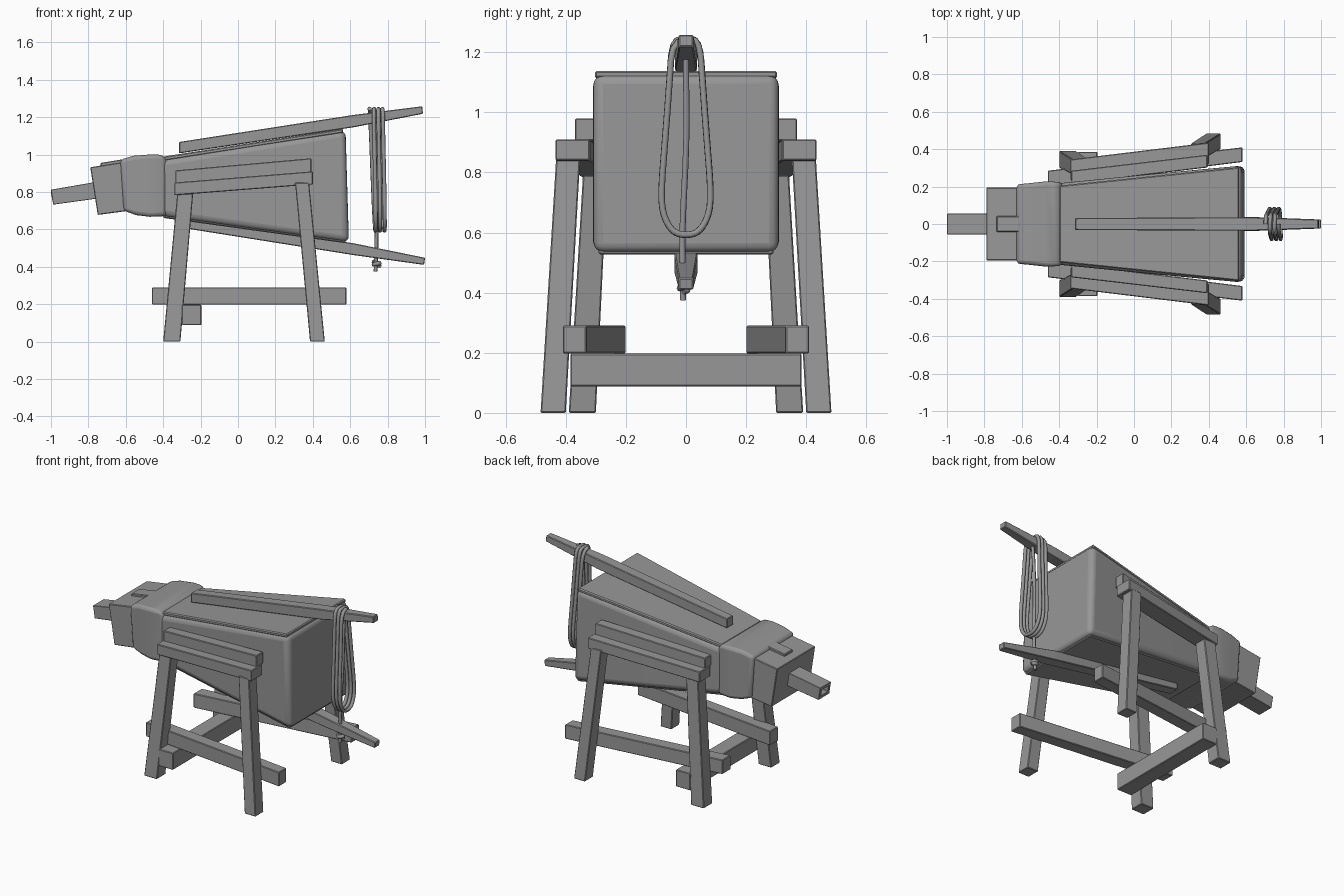
import bpy, bmesh, math

# Dark grey shared by all parts
dark = bpy.data.materials.new("dark_grey")
dark.diffuse_color = (0.31, 0.31, 0.31, 1)


def rx(x, y0, y1, z0, z1, lean=0.0):
    """Rectangle across x; lean shifts the lower edge along x."""
    return [(x + lean, y0, z0), (x + lean, y1, z0), (x, y1, z1), (x, y0, z1)]


def rz(z, x0, x1, y0, y1):
    return [(x0, y0, z), (x1, y0, z), (x1, y1, z), (x0, y1, z)]


def place(name, data):
    """Add an object with the shared material and make it active."""
    ob = bpy.data.objects.new(name, data)
    data.materials.append(dark)
    bpy.context.collection.objects.link(ob)
    bpy.ops.object.select_all(action='DESELECT')
    bpy.context.view_layer.objects.active = ob
    ob.select_set(True)
    return ob


def loft(name, rings, bevel=0.004, segments=1, smooth=False):
    """Skin a row of four-cornered sections and cap both ends."""
    bm = bmesh.new()
    vs = [[bm.verts.new(p) for p in r] for r in rings]
    for a, b in zip(vs, vs[1:]):
        for i in range(4):
            j = (i + 1) % 4
            bm.faces.new((a[i], a[j], b[j], b[i]))
    bm.faces.new(vs[0])
    bm.faces.new(vs[-1])
    bmesh.ops.recalc_face_normals(bm, faces=bm.faces)
    me = bpy.data.meshes.new(name)
    bm.to_mesh(me)
    bm.free()
    ob = place(name, me)
    m = ob.modifiers.new("bevel", 'BEVEL')
    m.width, m.segments = bevel, segments
    m.limit_method, m.angle_limit = 'ANGLE', math.radians(30)
    if smooth:
        bpy.ops.object.shade_smooth_by_angle(angle=math.radians(40))
    return ob


def rope(name, pts, radius=0.011):
    cu = bpy.data.curves.new(name, 'CURVE')
    cu.dimensions = '3D'
    cu.bevel_depth, cu.bevel_resolution = radius, 2
    cu.use_fill_caps = True
    sp = cu.splines.new('NURBS')
    sp.points.add(len(pts) - 1)
    for p, co in zip(sp.points, pts):
        p.co = (*co, 1)
    sp.order_u, sp.use_endpoint_u, sp.resolution_u = 3, True, 3
    place(name, cu)
    bpy.ops.object.convert(target='MESH')


# Leather bag and its top and bottom boards
loft("bag", [rx(-0.50, -0.205, 0.205, 0.69, 0.96),
             rx(-0.38, -0.22, 0.22, 0.665, 0.978),
             rx(0.10, -0.268, 0.268, 0.598, 1.055),
             rx(0.575, -0.312, 0.312, 0.53, 1.13, 0.018)], 0.035, 4, True)
loft("top_board", [rx(-0.40, -0.205, 0.205, 0.965, 0.989),
                   rx(0.562, -0.304, 0.304, 1.115, 1.138)], 0.006)
loft("bottom_board", [rx(-0.40, -0.20, 0.20, 0.661, 0.69),
                      rx(0.575, -0.292, 0.292, 0.526, 0.56)], 0.006)

# Collar where the bag is gathered
loft("collar", [rx(-0.63, -0.212, 0.212, 0.70, 0.972, 0.018),
                rx(-0.56, -0.218, 0.218, 0.676, 0.993, 0.015),
                rx(-0.47, -0.228, 0.228, 0.667, 1.0),
                rx(-0.41, -0.225, 0.225, 0.67, 1.0, 0.005),
                rx(-0.38, -0.218, 0.218, 0.675, 0.975)], 0.022, 3, True)

# Head block, strap and hollow nozzle
loft("head_block", [rx(-0.79, -0.195, 0.195, 0.677, 0.932, 0.04),
                    rx(-0.58, -0.195, 0.195, 0.705, 0.965, 0.04)])
loft("strap_tab", [rx(-0.735, -0.042, 0.042, 0.93, 0.955),
                   rx(-0.60, -0.042, 0.042, 0.95, 0.977)])
loft("nozzle", [rx(-0.92, -0.03, 0.03, 0.77, 0.80),
                rx(-1.0, -0.035, 0.035, 0.752, 0.793, 0.01),
                rx(-1.0, -0.055, 0.055, 0.732, 0.812, 0.012),
                rx(-0.75, -0.055, 0.055, 0.765, 0.855)], 0.002)

# Upper and lower pumping handles
loft("upper_handle", [rx(-0.315, -0.032, 0.032, 1.006, 1.067),
                      rx(0.62, -0.036, 0.036, 1.146, 1.212),
                      rx(0.985, -0.024, 0.024, 1.218, 1.258, 0.004)])
loft("lower_handle", [rx(-0.30, -0.034, 0.034, 0.608, 0.67),
                      rx(0.62, -0.038, 0.038, 0.462, 0.525),
                      rx(1.0, -0.024, 0.024, 0.41, 0.448, -0.005)])

# Stand sides, splayed wider toward the wide end
for s, side in ((1, "back"), (-1, "front")):
    loft(side + "_lower_rail", [rx(-0.34, s * 0.235, s * 0.345, 0.782, 0.85),
                                rx(0.40, s * 0.32, s * 0.435, 0.84, 0.91)])
    loft(side + "_upper_rail", [rx(-0.335, s * 0.215, s * 0.285, 0.845, 0.915),
                                rx(0.392, s * 0.302, s * 0.37, 0.905, 0.98)])
    loft(side + "_narrow_end_leg", [rz(0, -0.40, -0.308, s * 0.30, s * 0.39),
                                    rz(0.79, -0.325, -0.24, s * 0.262, s * 0.343)])
    loft(side + "_wide_end_leg", [rz(0, 0.385, 0.464, s * 0.40, s * 0.484),
                                  rz(0.85, 0.305, 0.38, s * 0.352, s * 0.432)])
    loft(side + "_stretcher", [rx(-0.46, s * 0.20, s * 0.285, 0.198, 0.29),
                               rx(0.58, s * 0.332, s * 0.41, 0.198, 0.29)])
loft("cross_beam", [[(-0.30, y, 0.088), (-0.196, y, 0.088), (-0.196, y, 0.197),
                     (-0.30, y, 0.197)] for y in (-0.385, 0.385)])

# Rope coiled over the upper handle
half = [(0.0, 1.245), (0.046, 1.24), (0.055, 1.1), (0.07, 0.9), (0.083, 0.74),
        (0.078, 0.66), (0.045, 0.6), (0.0, 0.59)]
turn = half + [(-y, z) for y, z in half[-2:0:-1]]
path = []
for k in range(3):
    for i, (y, z) in enumerate(turn):
        f = i / len(turn)
        path.append((0.705 + 0.024 * (k + f) + 0.03 * (1.2 - z), y, z))
rope("rope_coil", path + [(0.772, 0.0, 1.243)])

# Hanging rope end through the lower handle, with a knot below it
rope("rope_tail", [(0.765, 0.0, 1.2), (0.755, 0.0, 1.13), (0.75, 0.003, 0.9),
                   (0.74, -0.014, 0.6), (0.74, -0.01, 0.45), (0.735, -0.01, 0.375)], 0.01)
rope("rope_knot", [(0.741 + 0.017 * math.cos(a * 0.8), -0.008 + 0.013 * math.sin(a * 0.8),
                    0.405 + 0.0018 * a) for a in range(14)], 0.011)
